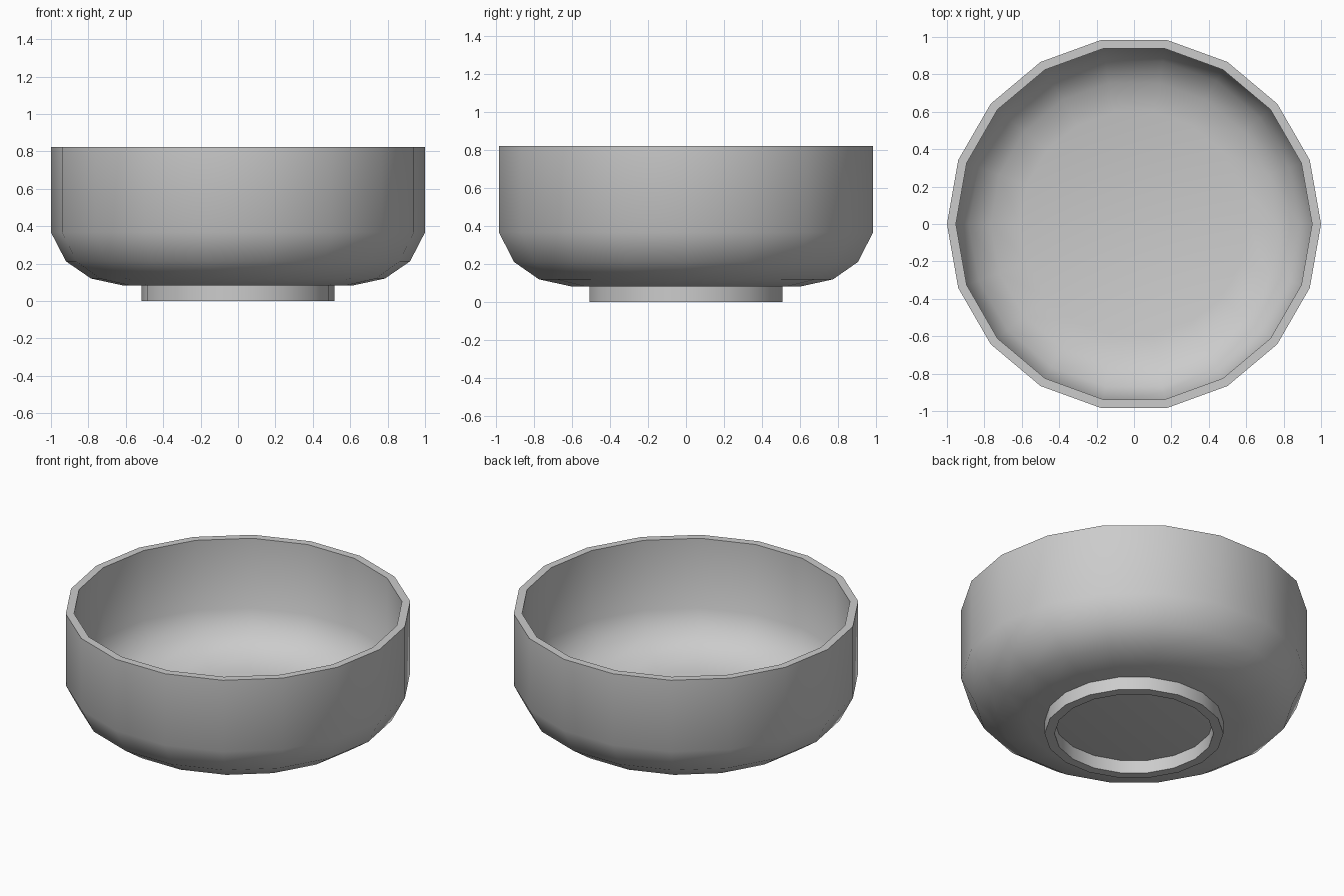
import bpy, bmesh, math

if "Cube" in bpy.data.objects:
    bpy.data.objects.remove(bpy.data.objects["Cube"])

SIDES = 18


def lathe(name, profile, closed=False):
    """Spin (radius, z) points around z; radius 0 collapses to the axis."""
    bm = bmesh.new()
    rings = []
    for r, z in profile:
        if r == 0:
            rings.append([bm.verts.new((0, 0, z))] * SIDES)
        else:
            rings.append([bm.verts.new((r * math.cos(math.tau * i / SIDES),
                                        r * math.sin(math.tau * i / SIDES), z))
                          for i in range(SIDES)])
    pairs = list(zip(rings, rings[1:]))
    if closed:
        pairs.append((rings[-1], rings[0]))
    for a, b in pairs:
        for i in range(SIDES):
            j = (i + 1) % SIDES
            corners = list(dict.fromkeys((a[i], a[j], b[j], b[i])))
            bm.faces.new(corners)
    bmesh.ops.recalc_face_normals(bm, faces=bm.faces)
    mesh = bpy.data.meshes.new(name)
    bm.to_mesh(mesh)
    bm.free()
    obj = bpy.data.objects.new(name, mesh)
    bpy.context.collection.objects.link(obj)
    bpy.ops.object.select_all(action='DESELECT')
    obj.select_set(True)
    bpy.context.view_layer.objects.active = obj
    bpy.ops.object.shade_smooth_by_angle(angle=math.radians(40))
    return obj


# Bowl: outer wall from the underside up, over the rim, down the inside
lathe("bowl", [
    (0, 0.083), (0.615, 0.083), (0.786, 0.12), (0.92, 0.212), (1.0, 0.367),
    (1.0, 0.823), (0.952, 0.823),
    (0.952, 0.378), (0.883, 0.246), (0.766, 0.166), (0.61, 0.132), (0, 0.132),
])

# Foot ring, let slightly into the underside of the bowl
lathe("foot_ring", [(0.517, 0.09), (0.517, 0), (0.46, 0), (0.46, 0.09)], closed=True)
